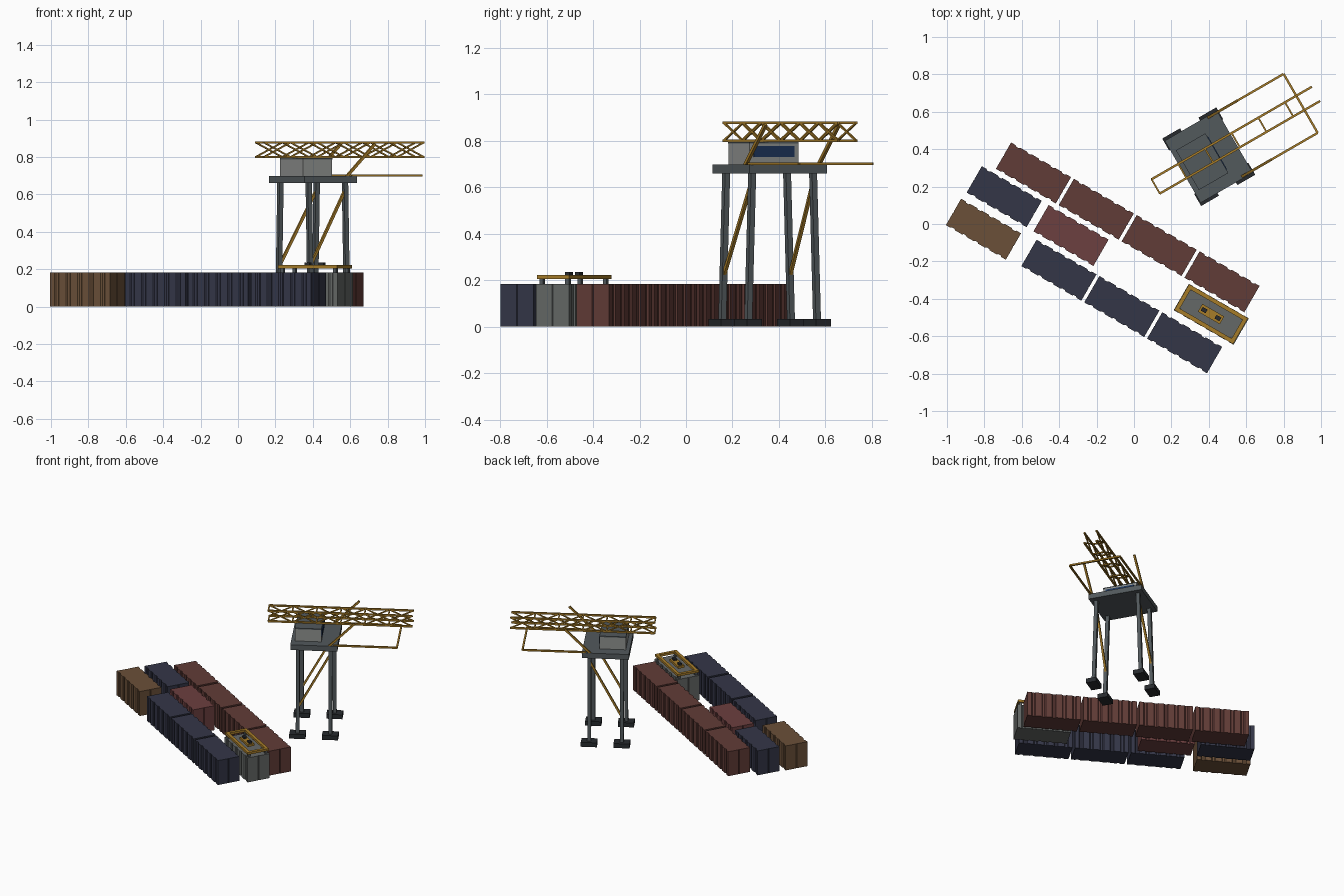
import bpy, bmesh, math
from mathutils import Vector, Matrix

if "Cube" in bpy.data.objects:
    bpy.data.objects.remove(bpy.data.objects["Cube"])

YARD = Matrix.Rotation(math.radians(-30), 4, 'Z')    # container yard axes
CRANE = Matrix.Rotation(math.radians(30), 4, 'Z')    # crane axes


def mat(name, r, g, b):
    m = bpy.data.materials.new(name)
    m.diffuse_color = (r, g, b, 1)
    m.use_nodes = True
    m.node_tree.nodes["Principled BSDF"].inputs["Base Color"].default_value = m.diffuse_color
    return m


RUST = mat("rust_red", .12, .045, .038)
RED = mat("red", .15, .05, .05)
NAVY = mat("navy", .034, .037, .064)
BROWN = mat("brown", .145, .08, .04)
PALE = mat("pale_grey", .13, .14, .135)
YELLOW = mat("yellow", .38, .2, .022)
STEEL = mat("dark_steel", .085, .1, .108)
HOUSE = mat("house_grey", .27, .28, .27)
BLACK = mat("black", .02, .023, .027)
GLASS = mat("glass", .012, .035, .1)


def finish(name, bm, material, frame):
    bmesh.ops.recalc_face_normals(bm, faces=bm.faces)
    me = bpy.data.meshes.new(name)
    bm.to_mesh(me)
    bm.free()
    me.materials.append(material)
    ob = bpy.data.objects.new(name, me)
    ob.matrix_world = frame
    bpy.context.collection.objects.link(ob)
    return ob


def add_box(bm, x, y, z):
    """x, y, z are (low, high) ranges."""
    c = Vector([(r[0] + r[1]) / 2 for r in (x, y, z)])
    s = [r[1] - r[0] for r in (x, y, z)]
    bmesh.ops.create_cube(bm, size=1, matrix=Matrix.Translation(c) @ Matrix.Diagonal((*s, 1)))


def boxes(name, ranges, material, frame):
    bm = bmesh.new()
    for r in ranges:
        add_box(bm, *r)
    return finish(name, bm, material, frame)


def beams(name, pairs, w, material, frame):
    """Square bars between pairs of points."""
    bm = bmesh.new()
    for p, q in pairs:
        p, q = Vector(p), Vector(q)
        d = q - p
        side = d.cross((0, 0, 1))
        side = side.normalized() if side.length > 1e-5 else Vector((1, 0, 0))
        rot = Matrix((side, d.normalized().cross(side), d.normalized())).transposed().to_4x4()
        bmesh.ops.create_cube(bm, size=1, matrix=Matrix.Translation((p + q) / 2) @ rot
                              @ Matrix.Diagonal((w, w, d.length, 1)))
    return finish(name, bm, material, frame)


# Corrugated container: ribbed outline extruded upward
def container(name, u, v, material, length=.37, width=.163, height=.184, ribs=5, depth=.006):
    p = (length - .014) / ribs
    side = [(0, 0)]
    for i in range(ribs):
        s = .007 + i * p
        side += [(s + .3 * p, 0), (s + .4 * p, depth), (s + .6 * p, depth), (s + .7 * p, 0)]
    side.append((length, 0))
    h, g = width / 2, .003
    far_end = [(length, h - g), (length - g, h), (length, h + g)]
    outline = side + far_end + [(length - x, width - y) for x, y in side]
    outline += [(0, h + g), (g, h), (0, h - g)]
    bm = bmesh.new()
    face = bm.faces.new([bm.verts.new((u + x, v + y, 0)) for x, y in outline])
    out = bmesh.ops.extrude_face_region(bm, geom=[face])
    bmesh.ops.translate(bm, vec=(0, 0, height),
                        verts=[e for e in out["geom"] if isinstance(e, bmesh.types.BMVert)])
    return finish(name, bm, material, YARD)


for i in range(4):
    container(f"rust_container_{i + 1}", -.787 + .388 * i, -.114, RUST)
for i in range(3):
    container(f"navy_container_{i + 1}", -.409 + .388 * i, -.496, NAVY)
container("navy_container_4", -.859, -.302, NAVY)
container("red_container", -.446, -.303, RED)
container("brown_container", -.868, -.508, BROWN)
container("grey_container", .414, -.293, PALE)

# Lifting spreader resting on the grey container
U, V, Z = (.416, .78), (-.291, -.131), (.205, .222)
boxes("spreader_frame",
      [((u, u + .022), V, Z) for u in (U[0], U[1] - .022)]
      + [(U, (v, v + .022), Z) for v in (V[0], V[1] - .022)], YELLOW, YARD)
boxes("spreader_head", [((.53, .665), (-.235, -.187), Z)], YELLOW, YARD)
boxes("spreader_sheaves", [((u - .015, u + .015), (-.222, -.2), (.222, .236))
                           for u in (.555, .64)], BLACK, YARD)
boxes("spreader_corner_locks", [((u - .009, u + .009), (v - .009, v + .009), (.183, .206))
                                for u in (.435, .761) for v in (-.275, -.147)], STEEL, YARD)

# Crane portal: feet, splayed legs, braces, platform
A, B, DA = .526, .112, .112
corners = [(i, j) for i in (-1, 1) for j in (-1, 1)]
boxes("feet", [((A + i * DA - .055, A + i * DA + .055),
                (B + j * .171 - .037, B + j * .171 + .037), (0, .033)) for i, j in corners], BLACK, CRANE)
beams("legs", [((A + i * DA, B + j * .171, .02), (A + i * DA, B + j * .151, .67))
               for i, j in corners], .025, STEEL, CRANE)
beams("leg_braces", [((A - DA, B + j * .165, .215), (A + DA, B + j * .153, .625))
                     for j in (-1, 1)], .014, YELLOW, CRANE)
boxes("platform", [((.365, .687), (-.08, .303), (.66, .699))], STEEL, CRANE)

# Machinery house with roof and window
boxes("machinery_house", [((.392, .572), (-.015, .228), (.699, .788))], HOUSE, CRANE)
boxes("house_roof", [((.391, .573), (-.016, .229), (.788, .796))], STEEL, CRANE)
boxes("house_window", [((.57, .577), (.004, .207), (.73, .777))], GLASS, CRANE)

# Lattice boom: chords, crossed diagonals and ties
A0, BAY, N = .201, .1647, 6
LOW, HIGH, RAILS = .8, .878, (.072, .16)
beams("boom_chords", [((A0, b, z), (A0 + N * BAY, b, z))
                      for b in RAILS for z in (LOW, HIGH)], .012, YELLOW, CRANE)
lattice = []
for i in range(N):
    a = A0 + i * BAY
    for b in RAILS:
        lattice += [((a, b, LOW), (a + BAY, b, HIGH)), ((a, b, HIGH), (a + BAY, b, LOW))]
beams("boom_diagonals", lattice, .008, YELLOW, CRANE)
beams("boom_ties", [((A0 + i * BAY, RAILS[0], z), (A0 + i * BAY, RAILS[1], z))
                    for i in range(N) for z in (LOW, HIGH)], .009, YELLOW, CRANE)

# Outrigger frame and its struts
E, LO, HI, ZF = 1.094, -.069, .295, .701
beams("outrigger_frame", [((.66, LO, ZF), (E, LO, ZF)), ((.66, HI, ZF), (E, HI, ZF)),
                          ((E, LO, ZF), (E, HI, ZF))], .012, YELLOW, CRANE)
beams("outrigger_struts", [((.63, b, .695), (.805, b, .87)) for b in (LO, HI)], .014, YELLOW, CRANE)
